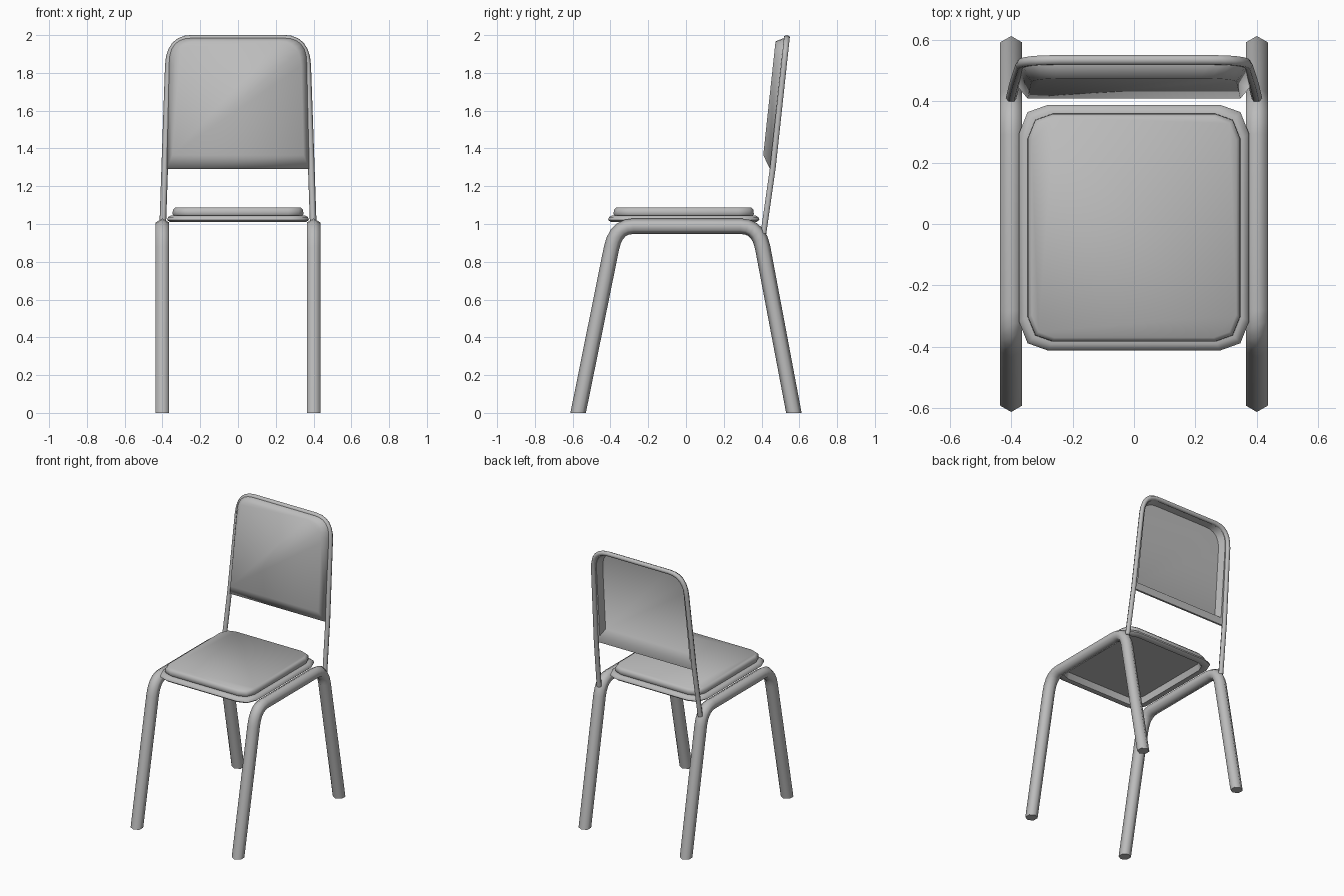
import bpy, bmesh, math
from mathutils import Vector

cube = bpy.data.objects.get("Cube")
if cube:
    bpy.data.objects.remove(cube)

grey = bpy.data.materials.new("plain_grey")
grey.use_nodes = True
GREY = (0.5, 0.5, 0.5, 1)
grey.diffuse_color = GREY
grey.node_tree.nodes["Principled BSDF"].inputs["Base Color"].default_value = GREY


def loft(name, rings):
    """Skin a list of equal point rings and cap both ends."""
    bm = bmesh.new()
    loops = [[bm.verts.new(p) for p in ring] for ring in rings]
    n = len(loops[0])
    for a, b in zip(loops, loops[1:]):
        for i in range(n):
            j = (i + 1) % n
            bm.faces.new((a[i], a[j], b[j], b[i]))
    bm.faces.new(loops[0][::-1])
    bm.faces.new(loops[-1])
    bmesh.ops.recalc_face_normals(bm, faces=bm.faces)
    mesh = bpy.data.meshes.new(name)
    bm.to_mesh(mesh)
    bm.free()
    mesh.materials.append(grey)
    obj = bpy.data.objects.new(name, mesh)
    bpy.context.collection.objects.link(obj)
    bpy.ops.object.select_all(action='DESELECT')
    obj.select_set(True)
    bpy.context.view_layer.objects.active = obj
    bpy.ops.object.shade_smooth_by_angle(angle=math.radians(65))
    return obj


def tube(name, path, radius, ref, end_dirs=None):
    """Sweep a six-sided section along a path."""
    pts = [Vector(p) for p in path]
    rings = []
    for i, p in enumerate(pts):
        steps = [(b - a).normalized() for a, b in zip(pts, pts[1:])][max(i - 1, 0):i + 1]
        t = sum(steps, Vector()).normalized()
        if end_dirs and i in (0, len(pts) - 1):
            t = end_dirs[0 if i == 0 else 1]
        u = (ref - t * ref.dot(t)).normalized()
        v = t.cross(u)
        angles = [math.pi / 6 + k * math.pi / 3 for k in range(6)]
        rings.append([p + radius * (u * math.cos(a) + v * math.sin(a)) for a in angles])
    return loft(name, rings)


def bend(a, corner, b, steps=5):
    """Rounded corner between two points."""
    a, c, b = Vector(a), Vector(corner), Vector(b)
    ts = [i / steps for i in range(steps + 1)]
    return [a * (1 - t) ** 2 + c * 2 * t * (1 - t) + b * t * t for t in ts]


# Side frames: front leg, seat rail and rear leg in one bent tube
UP = Vector((0, 0, 1))
for side, x in (("left", 0.4), ("right", -0.4)):
    path = [(x, -0.571, 0)]
    path += bend((x, -0.395, 0.87), (x, -0.372, 0.988), (x, -0.28, 0.988))
    path += bend((x, 0.29, 0.988), (x, 0.382, 0.988), (x, 0.405, 0.88))
    path += [(x, 0.571, 0)]
    tube(side + "_leg_frame", path, 0.041, Vector((1, 0, 0)), (UP, -UP))


def lean(z):
    return 0.46 + 0.108 * (z - 1.3)


# Backrest tube: two uprights joined by a rounded top
half = [Vector((0.4, 0.41, 0.95)), Vector((0.388, lean(1.3), 1.3))]
half += bend((0.369, lean(1.84), 1.84), (0.364, lean(1.984), 1.984), (0.24, lean(1.984), 1.984), 6)
mirrored = [Vector((-p.x, p.y, p.z)) for p in reversed(half)]
tube("backrest_tube", half + mirrored, 0.0175, Vector((0, -1, 0.1)))


# Backrest panel: shallow pan, hollow at the back
def panel_ring(inset, depth):
    low, top = 1.29 + 2.5 * inset, 1.985 - 0.6 * inset
    wl, wt = 0.377 - inset, 0.365 - inset
    right = [Vector((wl, 0, low))]
    right += bend((wt, 0, top - 0.13), (wt, 0, top), (wt - 0.12, 0, top), 6)
    ring = right + [Vector((-p.x, 0, p.z)) for p in reversed(right)]
    return [Vector((p.x, lean(p.z) + depth, p.z)) for p in ring]


loft("backrest_panel", [panel_ring(*r) for r in (
    (0.034, -0.05), (0.02, 0), (0, 0), (0, -0.014), (0.03, -0.058))])


# Seat: thin pan with a raised cushion, recessed underneath
def seat_ring(inset, z):
    w, d = 0.375 - inset, 0.4 - inset
    cut = 0.095 - inset * 0.5
    corner = [(w, d - cut), (w - 0.3 * cut, d - 0.25 * cut), (w - cut, d)]
    back = corner + [(-x, y) for x, y in reversed(corner)]
    ring = back + [(-x, -y) for x, y in back]
    return [Vector((x, y - 0.012, z)) for x, y in ring]


loft("seat", [seat_ring(*r) for r in (
    (0.055, 1.06), (0.045, 1.015), (0.014, 1.01), (0, 1.022), (0.004, 1.036),
    (0.02, 1.045), (0.034, 1.045), (0.029, 1.052), (0.03, 1.075), (0.042, 1.088))])
